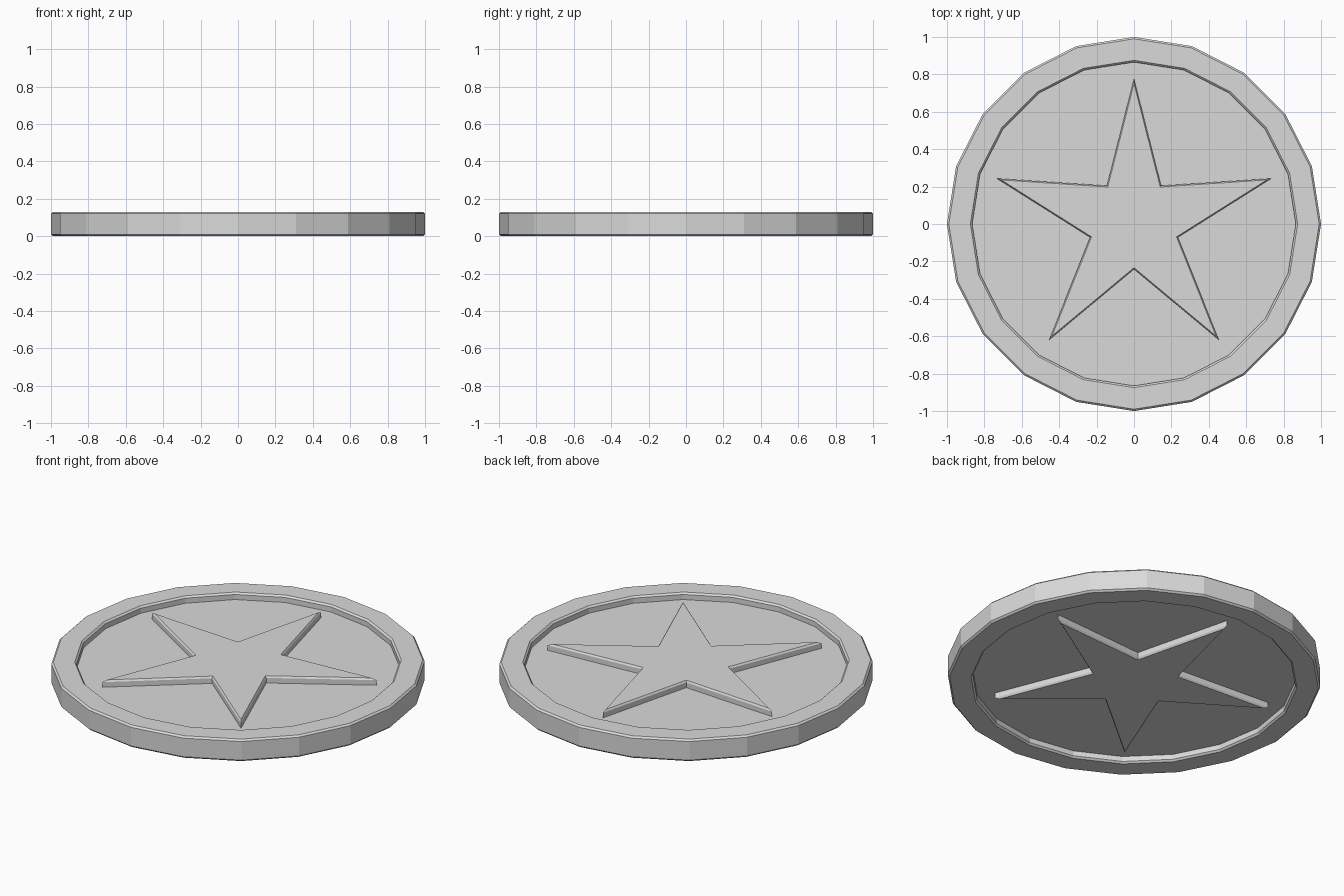
import bpy
import bmesh
from math import sin, cos, pi

cube = bpy.data.objects.get("Cube")
if cube:
    bpy.data.objects.remove(cube, do_unlink=True)

HEIGHT = 0.13
RELIEF = 0.04
BEVEL = 0.01
SIDES = 20
TIPS = 5

grey = bpy.data.materials.new("light_grey")
grey.use_nodes = True
grey.diffuse_color = (0.7, 0.7, 0.7, 1)
grey.node_tree.nodes["Principled BSDF"].inputs["Base Color"].default_value = (0.7, 0.7, 0.7, 1)


def stack(name, rings):
    """Skin a list of closed rings of points and cap both ends."""
    bm = bmesh.new()
    loops = [[bm.verts.new(p) for p in ring] for ring in rings]
    for a, b in zip(loops, loops[1:]):
        for i in range(len(a)):
            j = (i + 1) % len(a)
            bm.faces.new((a[i], a[j], b[j], b[i]))
    bm.faces.new(loops[0])
    bm.faces.new(loops[-1])
    bmesh.ops.recalc_face_normals(bm, faces=bm.faces)
    mesh = bpy.data.meshes.new(name)
    bm.to_mesh(mesh)
    bm.free()
    mesh.materials.append(grey)
    obj = bpy.data.objects.new(name, mesh)
    bpy.context.collection.objects.link(obj)
    return obj


def circle(r, z):
    angles = [2 * pi * i / SIDES for i in range(SIDES)]
    return [(r * cos(a), r * sin(a), z) for a in angles]


def star(scale, z):
    points = []
    for i in range(2 * TIPS):
        a = pi / 2 + pi * i / TIPS
        r = scale * (0.247 if i % 2 else 0.772)
        points.append((r * cos(a), r * sin(a) + 0.005, z))
    return points


# Disc with a bevelled rim and a recessed floor on both faces
upper = [(0.865, HEIGHT - RELIEF), (0.865, HEIGHT - BEVEL), (0.875, HEIGHT),
         (1 - BEVEL, HEIGHT), (1, HEIGHT - BEVEL)]
lower = [(r, HEIGHT - z) for r, z in reversed(upper)]
stack("coin_disc", [circle(r, z) for r, z in upper + lower])

# Raised bevelled star on each face, level with the rim
steps = [(1, HEIGHT - RELIEF), (1, HEIGHT - BEVEL), (0.966, HEIGHT)]
stack("top_star", [star(s, z) for s, z in steps])
stack("bottom_star", [star(s, HEIGHT - z) for s, z in steps])
